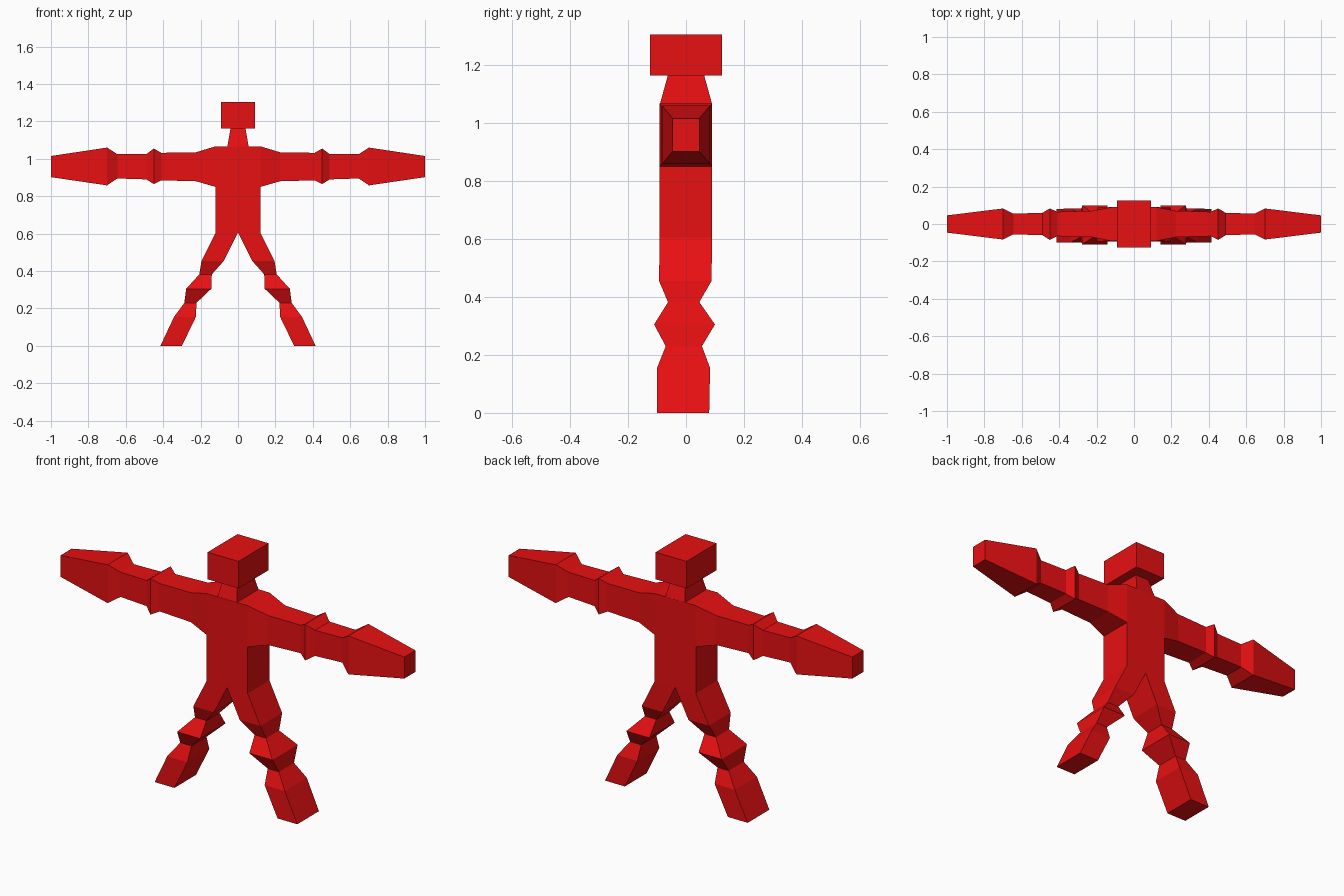
import bpy
import bmesh

red = bpy.data.materials.new("red")
red.diffuse_color = (0.8, 0.005, 0.006, 1)


def loft(name, rings, axis, cap_start=True, cap_end=True, mirror=False):
    """Skin rectangles (pos, a0, a1, b0, b1) along the x axis (a=y, b=z) or z axis (a=x, b=y)."""
    bm = bmesh.new()
    loops = []
    for p, a0, a1, b0, b1 in rings:
        corners = [(a0, b0), (a1, b0), (a1, b1), (a0, b1)]
        loops.append([bm.verts.new((p, a, b) if axis == "x" else (a, b, p))
                      for a, b in corners])
    for lo, hi in zip(loops, loops[1:]):
        for i in range(4):
            j = (i + 1) % 4
            bm.faces.new((lo[i], lo[j], hi[j], hi[i]))
    if cap_start:
        bm.faces.new(loops[0][::-1])
    if cap_end:
        bm.faces.new(loops[-1])
    mesh = bpy.data.meshes.new(name)
    bm.to_mesh(mesh)
    bm.free()
    mesh.materials.append(red)
    obj = bpy.data.objects.new(name, mesh)
    bpy.context.collection.objects.link(obj)
    if mirror:
        obj.modifiers.new("mirror", "MIRROR").use_mirror_merge = False
    return obj


# Head block and tapered neck
loft("head", [(1.163, -0.09, 0.09, -0.125, 0.125),
              (1.305, -0.09, 0.09, -0.125, 0.125)], "z")
loft("neck", [(1.065, -0.057, 0.057, -0.09, 0.09),
              (1.163, -0.04, 0.04, -0.063, 0.063)], "z", False, False)

# Torso, open where the legs join
loft("torso", [(0.605, -0.12, 0.12, -0.091, 0.09),
               (1.067, -0.12, 0.12, -0.091, 0.09)], "z", cap_start=False)

# Arms: shoulder, upper arm, elbow ridge, forearm, flared hand
loft("arms", [(0.12, -0.091, 0.09, 0.85, 1.067),
              (0.225, -0.07, 0.07, 0.88, 1.035),
              (0.41, -0.065, 0.065, 0.885, 1.032),
              (0.45, -0.085, 0.083, 0.865, 1.055),
              (0.49, -0.06, 0.06, 0.89, 1.025),
              (0.645, -0.055, 0.055, 0.895, 1.025),
              (0.70, -0.083, 0.083, 0.858, 1.06),
              (1.0, -0.046, 0.046, 0.902, 1.015)], "x", cap_start=False, mirror=True)

# Legs: thigh, pinched knee with a ridge, shin and foot
legs = [(0.0, 0.30, 0.415, -0.10, 0.08),
        (0.155, 0.225, 0.342, -0.10, 0.083),
        (0.23, 0.222, 0.287, -0.07, 0.055),
        (0.305, 0.143, 0.277, -0.11, 0.10),
        (0.382, 0.14, 0.207, -0.062, 0.046),
        (0.455, 0.075, 0.195, -0.093, 0.088),
        (0.605, 0.0, 0.12, -0.091, 0.09)]
loft("legs", legs, "z", cap_end=False, mirror=True)
